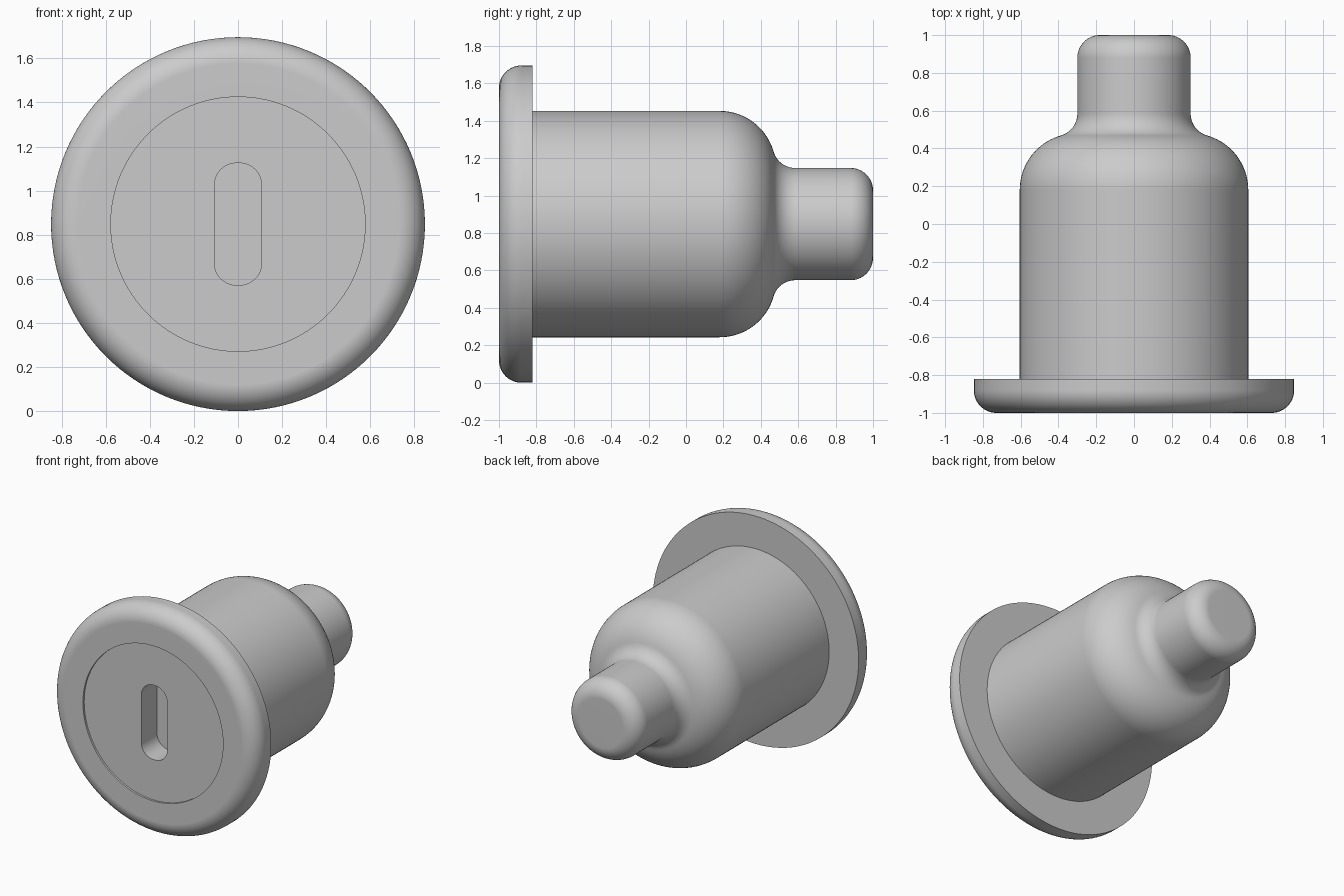
import bpy, bmesh
from math import pi, sin, cos, radians, sqrt, atan2, degrees
from mathutils import Vector, Matrix

cube = bpy.data.objects.get("Cube")
if cube:
    bpy.data.objects.remove(cube, do_unlink=True)

AXIS_Z = 0.848      # height of the turning axis
RIM = 0.848         # flange radius
FACE = 0.577        # radius of the recessed core
SEGMENTS = 128

metal = bpy.data.materials.new("plain grey")
metal.use_nodes = True
GREY = (0.6, 0.6, 0.6, 1)
metal.diffuse_color = GREY
metal.node_tree.nodes["Principled BSDF"].inputs["Base Color"].default_value = GREY


def arc(r, y, radius, start, end, steps=14):
    """Points of an arc in the (radius, y) profile plane, angles in degrees."""
    angles = [radians(start + (end - start) * i / steps) for i in range(steps + 1)]
    return [(r + radius * cos(a), y + radius * sin(a)) for a in angles]


def make_object(name, bm):
    bmesh.ops.recalc_face_normals(bm, faces=bm.faces[:])
    mesh = bpy.data.meshes.new(name)
    bm.to_mesh(mesh)
    bm.free()
    mesh.materials.append(metal)
    obj = bpy.data.objects.new(name, mesh)
    bpy.context.collection.objects.link(obj)
    return obj


def lathe(name, profile, closed=False):
    """Turn a (radius, y) profile around the y axis."""
    bm = bmesh.new()
    verts = [bm.verts.new((r, y, AXIS_Z)) for r, y in profile]
    edges = [bm.edges.new(pair) for pair in zip(verts, verts[1:])]
    if closed:
        edges.append(bm.edges.new((verts[-1], verts[0])))
    bmesh.ops.spin(bm, geom=verts + edges, cent=(0, 0, AXIS_Z), axis=(0, 1, 0),
                   angle=2 * pi, steps=SEGMENTS)
    bmesh.ops.remove_doubles(bm, verts=bm.verts[:], dist=0.0001)
    return make_object(name, bm)


def activate(obj):
    bpy.ops.object.select_all(action='DESELECT')
    obj.select_set(True)
    bpy.context.view_layer.objects.active = obj


def smooth(obj):
    activate(obj)
    bpy.ops.object.shade_smooth_by_angle(angle=radians(35))
    normals = obj.modifiers.new("even normals", 'WEIGHTED_NORMAL')
    normals.keep_sharp = True


# Flange: flat back, rounded front rim, hole for the core
fillet = 0.12
flange = lathe("flange", [(FACE, -0.82), (FACE, -1)]
               + arc(RIM - fillet, -1 + fillet, fillet, -90, 0)
               + [(RIM, -0.82)], closed=True)

# Housing: cylinder, domed shoulder, concave neck and rounded tip
body, tip, dome, neck = 0.605, 0.3, 0.3, 0.12
dome_r, dome_y = body - dome, 0.18
neck_r = tip + neck
neck_y = dome_y + sqrt((dome + neck) ** 2 - (neck_r - dome_r) ** 2)
meet = degrees(atan2(neck_y - dome_y, neck_r - dome_r))
housing = lathe("housing", [(FACE, -0.82), (body, -0.82)]
                + arc(dome_r, dome_y, dome, 0, meet, 20)
                + arc(neck_r, neck_y, neck, meet + 180, 180)[1:]
                + arc(tip - fillet, 1 - fillet, fillet, 0, 90)
                + [(0, 1)])

# Core: slightly recessed disc
core = lathe("core", [(0, -0.985), (FACE, -0.985), (FACE, -0.5), (0, -0.5)])

# Keyway: rounded slot cut into the core
half_w, half_h, corner = 0.107, 0.277, 0.1
outline = []
for i, (sx, sz) in enumerate([(1, 1), (-1, 1), (-1, -1), (1, -1)]):
    outline += arc(sx * (half_w - corner), AXIS_Z + sz * (half_h - corner),
                   corner, 90 * i, 90 * i + 90, 10)
bm = bmesh.new()
end = bm.faces.new([bm.verts.new((x, -1.1, z)) for x, z in outline])
new = bmesh.ops.extrude_face_region(bm, geom=[end])["geom"]
bmesh.ops.translate(bm, vec=(0, 0.3, 0),
                    verts=[v for v in new if isinstance(v, bmesh.types.BMVert)])
cutter = make_object("keyway_cutter", bm)
cutter.hide_render = True

cut = core.modifiers.new("keyway", 'BOOLEAN')
cut.operation = 'DIFFERENCE'
cut.solver = 'EXACT'
cut.object = cutter
activate(core)
bpy.ops.object.modifier_apply(modifier=cut.name)
bpy.data.objects.remove(cutter, do_unlink=True)

for part in (flange, housing, core):
    smooth(part)
